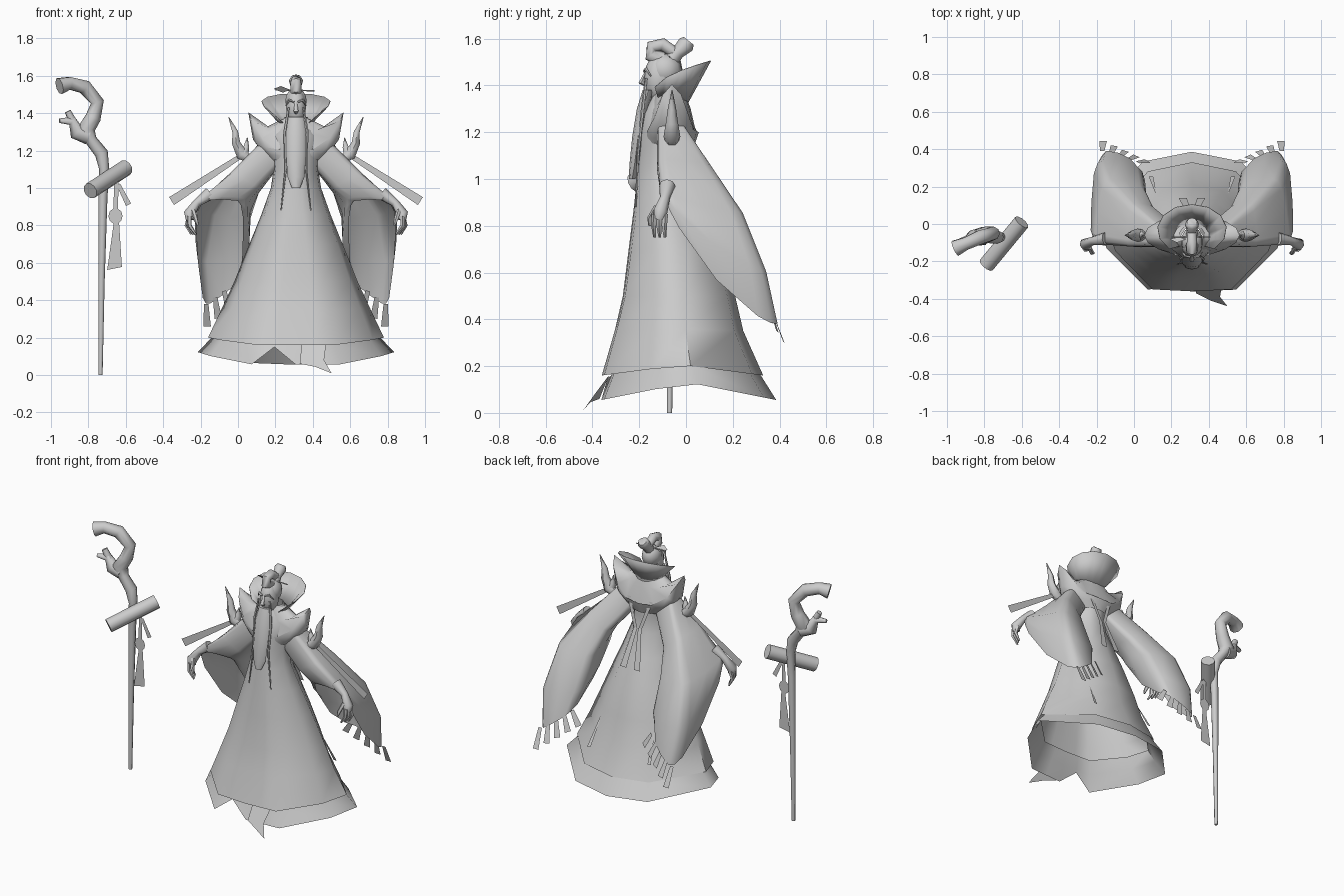
import bpy, bmesh, math
from mathutils import Vector

cube = bpy.data.objects.get("Cube")
if cube:
    bpy.data.objects.remove(cube, do_unlink=True)

mat = bpy.data.materials.new("plain_grey")
mat.use_nodes = True
GREY = (0.6, 0.6, 0.6, 1)
mat.diffuse_color = GREY
mat.node_tree.nodes["Principled BSDF"].inputs["Base Color"].default_value = GREY

CX = 0.31          # the figure stands beside the staff
parts = []


def build(name, verts, faces, dx=CX):
    mesh = bpy.data.meshes.new(name)
    mesh.from_pydata([(v[0] + dx, v[1], v[2]) for v in verts], [], faces)
    bm = bmesh.new()
    bm.from_mesh(mesh)
    bmesh.ops.recalc_face_normals(bm, faces=bm.faces)
    bm.to_mesh(mesh)
    bm.free()
    mesh.materials.append(mat)
    ob = bpy.data.objects.new(name, mesh)
    bpy.context.collection.objects.link(ob)
    parts.append(ob)
    return ob


def loft(name, rings, closed=True, caps=False, dx=CX):
    n = len(rings[0])
    faces = []
    for r in range(len(rings) - 1):
        for k in range(n if closed else n - 1):
            j = (k + 1) % n
            faces.append((r * n + k, r * n + j, (r + 1) * n + j, (r + 1) * n + k))
    if caps:
        faces += [tuple(range(n)), tuple(range((len(rings) - 1) * n, len(rings) * n))]
    return build(name, [v for ring in rings for v in ring], faces, dx)


def oval(yc, rx, ry, z, dip=0, n=12):
    """Horizontal ring; dip lowers the front and back of it."""
    ring = []
    for k in range(n):
        a = math.tau * k / n
        ring.append((rx * math.cos(a), yc + ry * math.sin(a), z - dip * abs(math.sin(a))))
    return ring


# Faceted outline of the skirts, flat in front and pointed behind
HALF = [(1, .1), (.5, .86), (0, 1)]
FRONT = [(-.87, -.38), (-.45, -.97), (-.22, -.985), (0, -1)]
OUTLINE = (HALF + [(-x, y) for x, y in HALF[1::-1]] + FRONT + [(-x, y) for x, y in FRONT[2::-1]])


def hem(yc, rx, ry, z, dip=0, rounding=0):
    ring = []
    for p in OUTLINE:
        p = Vector(p)
        p = p.lerp(p.normalized(), rounding)
        ring.append((rx * p.x, yc + ry * p.y, z - dip * abs(p.y)))
    return ring


def tube(name, path, radii, n=8, dx=CX):
    """Tube whose cross-section is carried along the path without twisting."""
    pts = [Vector(p) for p in path]
    rings, last, q = [], None, None
    for i, p in enumerate(pts):
        t = (pts[min(i + 1, len(pts) - 1)] - pts[max(i - 1, 0)]).normalized()
        q = last.rotation_difference(t) @ q if last else t.to_track_quat('Z', 'Y')
        last = t
        rings.append([p + q @ Vector((math.cos(math.tau * k / n), math.sin(math.tau * k / n), 0)) * radii[i]
                      for k in range(n)])
    return loft(name, rings, caps=True, dx=dx)


def ribbon(name, a, b, w0, w1, side, dx=CX):
    a, b, side = Vector(a), Vector(b), Vector(side).normalized()
    return build(name, [a - side * w0, a + side * w0, b + side * w1, b - side * w1], [(0, 1, 2, 3)], dx)


def ball(name, loc, size):
    bm = bmesh.new()
    bmesh.ops.create_uvsphere(bm, u_segments=10, v_segments=8, radius=1)
    verts = [[loc[i] + v.co[i] * size[i] for i in range(3)] for v in bm.verts]
    faces = [[v.index for v in f.verts] for f in bm.faces]
    bm.free()
    return build(name, verts, faces)


# Robe, from hem to neck
loft("robe", [hem(-.015, .47, .345, .205, .045), hem(-.03, .395, .275, .36, .01), hem(-.03, .33, .24, .5, 0, .2),
              hem(-.05, .25, .195, .7, 0, .5), hem(-.07, .185, .155, .86, 0, .8), hem(-.09, .135, .12, 1.0, 0, 1),
              hem(-.09, .12, .11, 1.1, 0, 1), hem(-.085, .13, .11, 1.2, 0, 1), hem(-.08, .14, .1, 1.28, 0, 1),
              hem(-.07, .06, .06, 1.38, 0, 1)])

# Under skirt with a notch at the front and a torn flap
low = hem(.012, .525, .374, .13, .075)
low[7] = (low[7][0], -.335, .15)
loft("under_skirt", [hem(-.01, .41, .28, .27, .03), hem(.0, .455, .32, .2, .04), low])
build("torn_flap", [(.03, -.33, .16), (.16, -.33, .16), (.15, -.39, .08), (.19, -.44, .01),
                    (.10, -.41, .045), (.02, -.37, .06)], [(0, 1, 2, 3, 4, 5)])

# Shoulder mantle with raised points
rim = []
for k in range(16):
    a = math.tau * k / 16
    rim.append((.255 * math.cos(a), -.06 + .105 * math.sin(a), 1.19 + .215 * abs(math.cos(a)) ** 3))
loft("shoulder_mantle", [oval(-.07, .07, .065, 1.37, n=16), oval(-.065, .15, .085, 1.33, .03, n=16), rim,
                         oval(-.06, .23, .115, 1.26, .06, n=16), oval(-.065, .18, .11, 1.19, .02, n=16),
                         oval(-.07, .12, .1, 1.13, n=16)])

# Standing collar, open in front
inner, outer = [], []
for k in range(11):
    a = math.radians(-50 + 280 * k / 10)
    back = (math.sin(a) + .77) / 1.77
    inner.append((.075 * math.cos(a), -.06 + .07 * math.sin(a), 1.33))
    outer.append((.185 * math.cos(a), -.03 + .135 * math.sin(a), 1.39 + .115 * back ** .6))
collar = loft("standing_collar", [inner, outer], closed=False)
thick = collar.modifiers.new("thickness", 'SOLIDIFY')
thick.thickness, thick.offset = .004, 0

# Head, face and hair
ball("head", (0, -.115, 1.43), (.056, .066, .1))
ball("hair_cap", (0, -.09, 1.465), (.06, .072, .07))
tube("nose", [(0, -.17, 1.46), (0, -.192, 1.41), (0, -.17, 1.4)], [.006, .013, .008], 6)
tube("front_knot", [(0, -.1, 1.51), (0, -.15, 1.53), (0, -.145, 1.565), (0, -.1, 1.575), (0, -.05, 1.54)],
     [.035, .03, .028, .028, .025])
tube("top_knot", [(0, -.07, 1.5), (0, -.035, 1.54), (0, 0, 1.575), (0, .012, 1.59)], [.035, .028, .038, .027])
tube("hair_pin", [(-.11, -.07, 1.525), (.1, -.07, 1.52)], [.004, .004], 5)
build("pin_leaf", [(-.12, -.08, 1.53), (-.08, -.1, 1.545), (-.03, -.08, 1.525), (-.07, -.07, 1.51)], [(0, 1, 2, 3)])
loft("beard", [oval(-.16, .045, .025, 1.38, n=8), oval(-.185, .053, .025, 1.3, n=8), oval(-.205, .053, .025, 1.18, n=8),
               oval(-.22, .046, .022, 1.06, n=8), oval(-.23, .022, .014, 1.0, n=8)], caps=True)

# Staff with a hooked head
tube("staff", [(-.735, -.07, 0), (-.73, -.07, .5), (-.722, -.07, .95), (-.715, -.07, 1.1), (-.73, -.07, 1.185),
               (-.785, -.07, 1.255), (-.815, -.065, 1.31), (-.775, -.055, 1.375), (-.752, -.05, 1.46),
               (-.82, -.07, 1.54), (-.9, -.105, 1.56), (-.955, -.13, 1.545)],
     [.011, .017, .024, .027, .036, .032, .05, .042, .036, .04, .036, .046], dx=0)
tube("staff_spur", [(-.8, -.065, 1.28), (-.865, -.075, 1.3), (-.888, -.085, 1.36), (-.955, -.1, 1.36)],
     [.048, .042, .026, .012], 8, dx=0)
tube("staff_thorn", [(-.88, -.085, 1.35), (-.91, -.09, 1.41)], [.024, .018], 6, dx=0)
tube("scroll", [(-.79, -.22, .985), (-.6, .01, 1.108)], [.044, .044], 10, dx=0)
SIDE = (1, 0, 0)
ribbon("staff_cord", (-.65, -.085, 1.08), (-.655, -.085, .8), .012, .012, SIDE, 0)
ribbon("staff_tassel", (-.65, -.085, .82), (-.66, -.085, .57), .014, .04, (1, 0, .2), 0)
ribbon("staff_short_strip", (-.64, -.085, 1.02), (-.585, -.085, .91), .01, .015, (1, 0, .5), 0)
build("staff_charm", [(-.655 + .038 * math.cos(math.tau * k / 10), -.087, .85 + .042 * math.sin(math.tau * k / 10))
                      for k in range(10)], [tuple(range(10))], 0)

# Sleeve sections by corner: front outer, front inner, back inner, back outer
SLEEVE = [((.2, -.12, 1.23), (.08, -.12, 1.13), (.08, 0, 1.13), (.2, 0, 1.23)),
          ((.35, -.12, 1.09), (.2, -.12, 1.0), (.2, .1, .97), (.33, .11, 1.07)),
          ((.53, -.11, .95), (.26, -.1, .95), (.24, .2, .83), (.47, .25, .86)),
          ((.545, -.1, .93), (.26, -.08, .93), (.25, .3, .63), (.52, .35, .6)),
          ((.54, -.1, .92), (.28, -.08, .95), (.3, .34, .5), (.49, .4, .36))]

# Mirrored parts
for s, tag in ((1, "left"), (-1, "right")):
    def m(x, y, z):
        return (s * x, y, z)

    rings = []
    for i, section in enumerate(SLEEVE):
        fo, fi, bi, bo = (Vector(v) for v in section)
        sag = Vector((0, -.02, -.07)) * (i / 4) ** 2
        ring = []
        for k in range(16):
            a = math.tau * k / 16
            u, v = (.5 + .52 * math.copysign(abs(t) ** .45, t) for t in (math.cos(a), math.sin(a)))
            ring.append(m(*(fi.lerp(fo, u).lerp(bi.lerp(bo, u), v) + sag * 4 * v * (1 - v))))
        rings.append(ring)
    loft(tag + "_sleeve", rings)

    # Fringe along the back of the cuff
    for i in range(5):
        a = bo.lerp(bi, i / 4) + Vector((-.01, -.01, .02))
        b = a + Vector((-.005 - .012 * i, .055 - .012 * i, -.12 + .008 * i))
        ribbon(tag + "_fringe", m(*a), m(*b), .012, .02, (1, .15 * s * i, -.15 * s * i))

    # Hand
    tube(tag + "_palm", [m(.46, -.08, .97), m(.53, -.09, .92), m(.57, -.11, .86), m(.565, -.115, .83)],
         [.035, .022, .032, .025])
    for i in range(3):
        y = -.09 - .022 * i
        tube(tag + "_finger", [m(.57, y, .85), m(.585 - .008 * i, y - .003, .8), m(.56 - .012 * i, y, .752)],
             [.014, .012, .006], 5)
    tube(tag + "_thumb", [m(.55, -.125, .88), m(.535, -.155, .83), m(.525, -.155, .8)], [.013, .012, .006], 5)

    # Flame shaped ornament and its long streamer
    tube(tag + "_flame", [m(.23, -.06, 1.14), m(.29, -.06, 1.18), m(.32, -.06, 1.24), m(.325, -.06, 1.3),
                          m(.36, -.06, 1.38)], [.02, .036, .026, .018, .002], 6)
    tube(tag + "_flame_tip", [m(.28, -.06, 1.18), m(.265, -.06, 1.22), m(.26, -.06, 1.27)], [.03, .018, .002], 6)
    ribbon(tag + "_streamer", m(.28, -.06, 1.18), m(.665, -.06, .93), .012, .025, m(.5, 0, .8))

    # Whiskers, brows, sash ends on the back and hem strips
    tube(tag + "_whisker", [m(.04, -.17, 1.43), m(.06, -.185, 1.3), m(.055, -.205, 1.1), m(.08, -.215, .88)],
         [.006, .008, .006, .003], 5)
    tube(tag + "_brow", [m(.01, -.178, 1.46), m(.035, -.172, 1.47), m(.055, -.15, 1.44)], [.006, .008, .003], 5)
    ribbon(tag + "_back_sash", m(.08, .035, 1.22), m(.015, .06, 1.03), .012, .012, SIDE)
    ribbon(tag + "_sash_end", m(.015, .06, 1.04), m(.05, .14, .8), .012, .022, SIDE)
    ribbon(tag + "_hem_strip", m(.19, .155, .47), m(.22, .255, .27), .002, .012, SIDE)

# Smooth shading with crisp edges
bpy.ops.object.select_all(action='DESELECT')
for ob in parts:
    ob.select_set(True)
bpy.context.view_layer.objects.active = parts[0]
bpy.ops.object.shade_smooth_by_angle(angle=math.radians(60))
